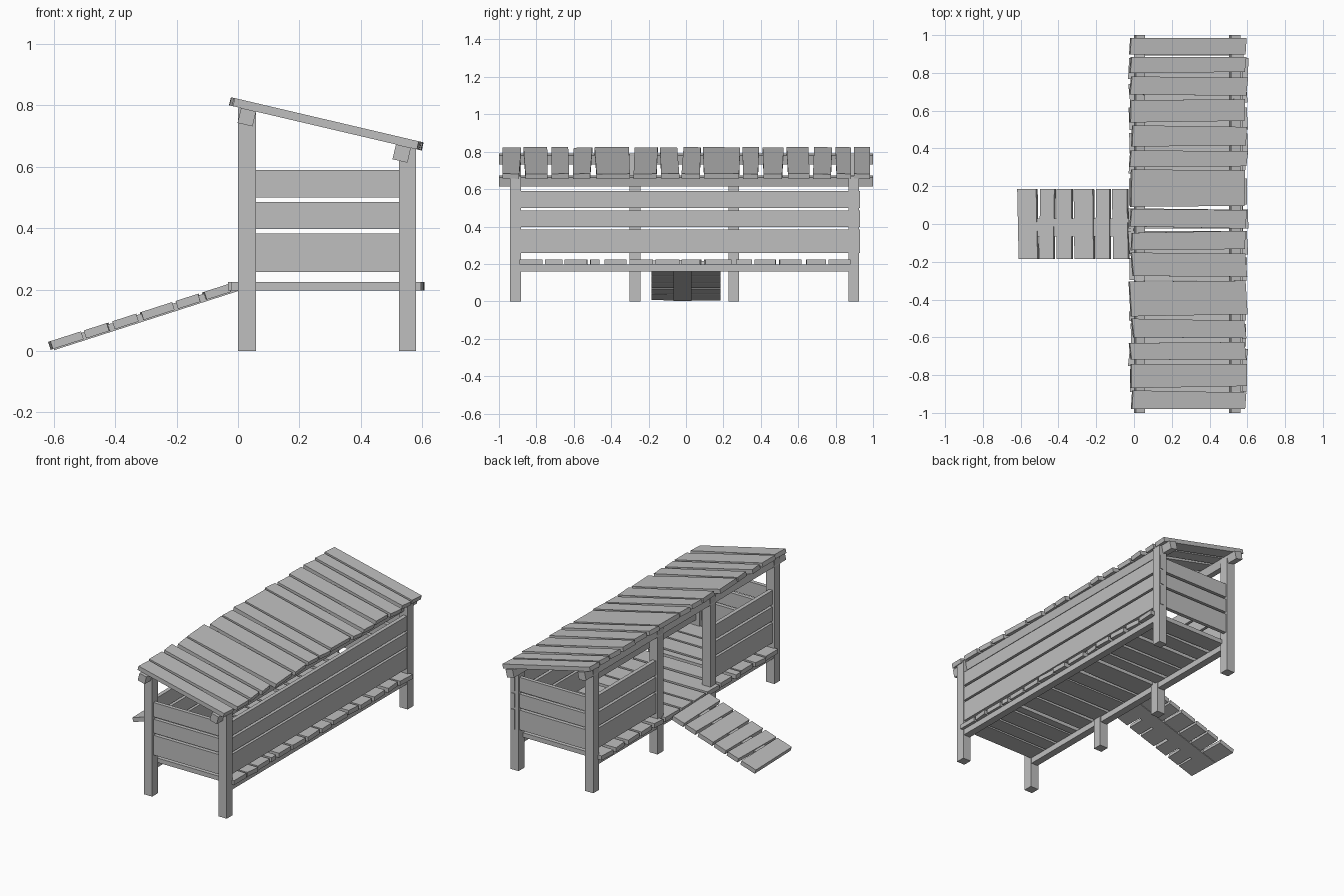
import bpy, bmesh, math, random
from mathutils import Matrix, Vector

random.seed(4)
if "Cube" in bpy.data.objects:
    bpy.data.objects.remove(bpy.data.objects["Cube"])

wood = bpy.data.materials.new("grey_wood")
wood.use_nodes = True
GREY = (0.52, 0.52, 0.52, 1)
wood.diffuse_color = GREY
wood.node_tree.nodes["Principled BSDF"].inputs["Base Color"].default_value = GREY


def plank(name, outline, thick, matrix=Matrix()):
    """Board from a flat outline, centred on its thickness."""
    bm = bmesh.new()
    base = bm.faces.new([bm.verts.new((x, y, -thick / 2)) for x, y in outline])
    top = bmesh.ops.extrude_face_region(bm, geom=[base])
    verts = [g for g in top["geom"] if isinstance(g, bmesh.types.BMVert)]
    bmesh.ops.translate(bm, verts=verts, vec=(0, 0, thick))
    bmesh.ops.recalc_face_normals(bm, faces=bm.faces)
    bm.transform(matrix)
    mesh = bpy.data.meshes.new(name)
    bm.to_mesh(mesh)
    bm.free()
    mesh.materials.append(wood)
    obj = bpy.data.objects.new(name, mesh)
    bpy.context.collection.objects.link(obj)


def box(name, x, y, z, matrix=Matrix()):
    """Box from (low, high) ranges on each axis."""
    lift = Matrix.Translation((0, 0, sum(z) / 2))
    outline = [(x[0], y[0]), (x[1], y[0]), (x[1], y[1]), (x[0], y[1])]
    plank(name, outline, z[1] - z[0], matrix @ lift)


def slope(start, end):
    """Frame whose x axis runs from start to end in the xz plane."""
    angle = math.atan2(end[1] - start[1], end[0] - start[0])
    return Matrix.Translation((start[0], 0, start[1])) @ Matrix.Rotation(-angle, 4, 'Y')


def slat_row(name, gaps, low, high, x0, x1, thick, frame):
    """Uneven slats separated by (y, width at x0, width at x1) gaps."""
    edges = [(low, 0, 0)] + gaps + [(high, 0, 0)]
    for i, (a, b) in enumerate(zip(edges, edges[1:])):
        s, e = x0 + random.uniform(0, .014), x1 - random.uniform(0, .014)
        skew = random.uniform(-.006, .006)
        plank(f"{name}_{i + 1}",
              [(s + skew, a[0] + a[1] / 2), (e + skew, a[0] + a[2] / 2),
               (e - skew, b[0] - b[2] / 2), (s - skew, b[0] - b[1] / 2)], thick, frame)


# Posts
BACK, FRONT = (0, .058), (.524, .58)
for i, y in enumerate((-.912, -.272, .255, .897)):
    box(f"tall_post_{i + 1}", BACK, (y - .029, y + .029), (0, .79))
for i, y in enumerate((-.912, .897)):
    box(f"short_post_{i + 1}", FRONT, (y - .029, y + .029), (0, .67))

# Wall boards: long wall, two end walls and both sides of the doorway
for i, z in enumerate(((.258, .383), (.397, .485), (.5, .59))):
    box(f"long_wall_board_{i + 1}", (.55, .575), (-.905, .93), z)
    for side, y in (("near", -.915), ("far", .905)):
        box(f"{side}_end_board_{i + 1}", (.05, .53), (y - .012, y + .012), z)
    for side, y in (("near", (-.9, -.27)), ("far", (.255, .89))):
        box(f"{side}_doorway_board_{i + 1}", (.012, .037), y, z)

# Floor joists and slats
for name, x in (("ramp_side_joist", (.006, .052)), ("wall_side_joist", (.53, .576))):
    box(name, x, (-.9, .89), (.16, .198))
floor_gaps = [(y, random.uniform(.01, .03), random.uniform(.01, .03))
              for y in (-.76, -.655, -.52, -.45, -.31, -.17, -.03,
                        .09, .255, .36, .49, .63, .755)]
slat_row("floor_slat", floor_gaps, -.89, .88, -.03, .605, .028,
         Matrix.Translation((0, 0, .211)))

# Sloped roof with two beams underneath
HIGH, LOW = (-.021, .812), (.597, .667)
roof = slope(HIGH, LOW)
length = (Vector(LOW) - Vector(HIGH)).length
for name, x in (("high_roof_beam", .06), ("low_roof_beam", .578)):
    box(name, (x - .025, x + .025), (-1, 1), (-.063, -.013), roof)
roof_gaps = [(-.875, .012, .034), (-.73, .024, .02), (-.615, .03, .02),
             (-.495, .012, .034), (-.29, .03, .02), (-.145, .012, .025),
             (-.03, .034, .012), (.085, .012, .022), (.295, .012, .022),
             (.4, .02, .03), (.53, .015, .032), (.67, .03, .018),
             (.79, .018, .03), (.89, .014, .014)]
slat_row("roof_slat", roof_gaps, -.98, .985, 0, length, .027, roof)

# Ramp: a central spine with cross slats
ramp = slope((-.598, .003), (0, .195))
box("ramp_spine", (0, .635), (-.066, .03), (0, .026), ramp)
run = math.hypot(.598, .192) / .598
for i, (a, b) in enumerate(((-.605, -.505), (-.49, -.415), (-.4, -.322),
                            (-.308, -.207), (-.193, -.12), (-.104, -.025))):
    tilt = random.uniform(-.004, .004)
    s, e = (a + .598) * run, (b + .598) * run
    plank(f"ramp_slat_{i + 1}",
          [(s + tilt, -.185), (e + tilt, -.185), (e - tilt, .185), (s - tilt, .185)],
          .027, ramp @ Matrix.Translation((0, 0, .018)))
